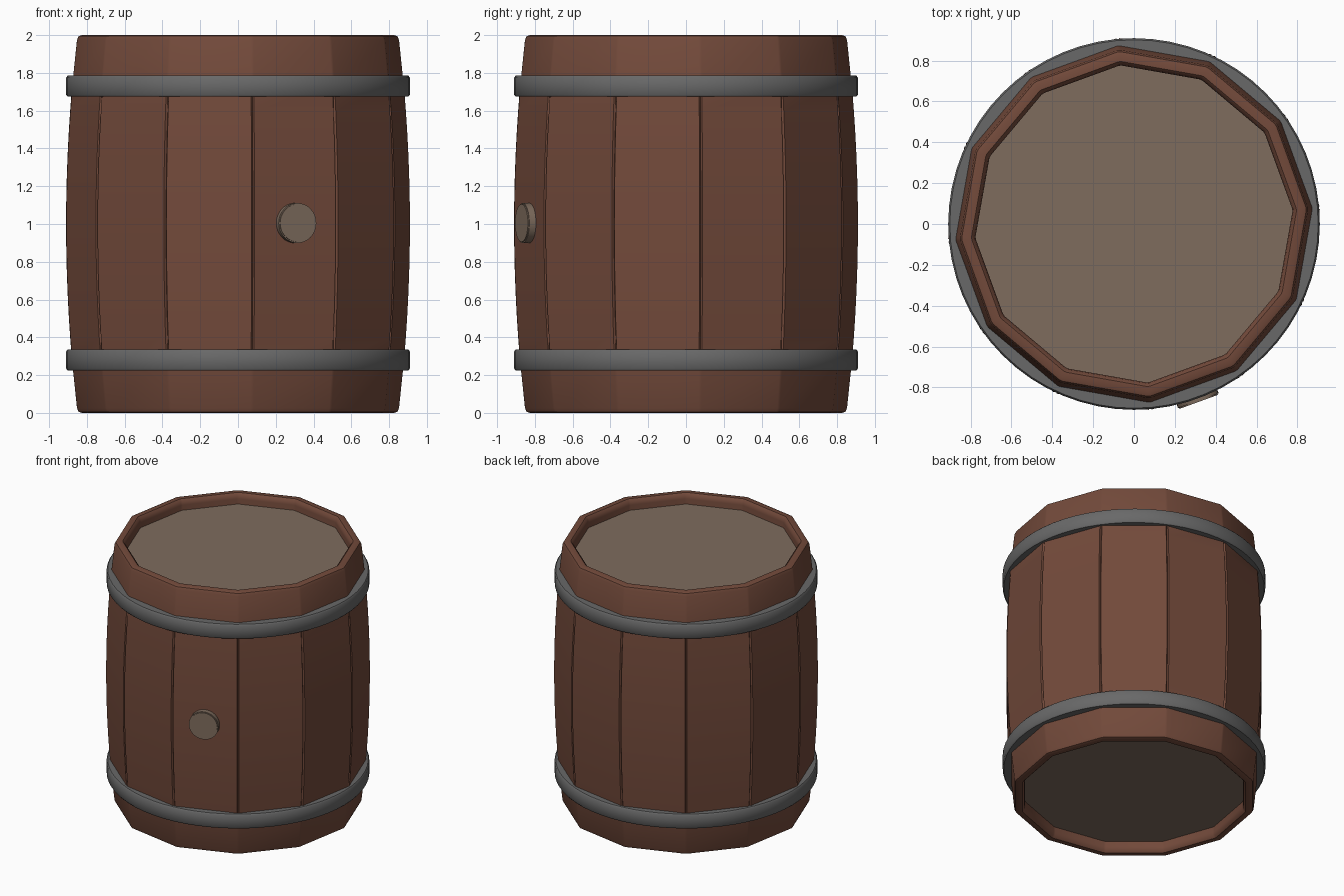
import bpy, bmesh, math
from mathutils import Vector, Matrix

if "Cube" in bpy.data.objects:
    bpy.data.objects.remove(bpy.data.objects["Cube"])

SIDES = 12
TURN = math.radians(5)


def material(name, rgb):
    m = bpy.data.materials.new(name)
    m.use_nodes = True
    m.diffuse_color = (*rgb, 1)
    m.node_tree.nodes["Principled BSDF"].inputs["Base Color"].default_value = (*rgb, 1)
    return m


wood = material("dark red brown wood", (0.17, 0.068, 0.043))
pale = material("pale wood", (0.21, 0.15, 0.11))
iron = material("grey iron", (0.14, 0.14, 0.14))


def finish(bm, name, mat, angle=35):
    bmesh.ops.recalc_face_normals(bm, faces=bm.faces)
    mesh = bpy.data.meshes.new(name)
    bm.to_mesh(mesh)
    bm.free()
    ob = bpy.data.objects.new(name, mesh)
    bpy.context.collection.objects.link(ob)
    mesh.materials.append(mat)
    bpy.ops.object.select_all(action='DESELECT')
    ob.select_set(True)
    bpy.context.view_layer.objects.active = ob
    bpy.ops.object.shade_smooth_by_angle(angle=math.radians(angle))
    return ob


def bridge_rings(bm, rings):
    """Join a closed loop of rings into a hollow solid."""
    n = len(rings[0])
    for a, b in zip(rings, rings[1:] + rings[:1]):
        for i in range(n):
            j = (i + 1) % n
            bm.faces.new((a[i], a[j], b[j], b[i]))


def polar(r, a, z):
    return Vector((r * math.cos(a), r * math.sin(a), z))


# Staves: bulging twelve-sided wall with a V groove at every corner
def stave_ring(bm, r, z, groove):
    ring = []
    for k in range(SIDES):
        a = TURN + k * math.tau / SIDES
        corner = polar(r, a, z)
        for side in (-1, 0, 1):
            if side:
                toward = polar(r, a + side * math.tau / SIDES, z) - corner
                p = corner + toward.normalized() * 0.008
            else:
                p = corner - polar(0.002 + groove, a, 0)
            ring.append(bm.verts.new(p))
    return ring


def bulge(z):
    return 0.855 + 0.06 * (1 - (z - 1) ** 2)


bm = bmesh.new()
profile = [(0.80, 0, 0), (0.832, 0, 0), (0.848, 0.006, 0), (0.857, 0.025, 0)]
for i in range(13):
    z = 0.28 + i * 0.12
    profile.append((bulge(z), z, 0.012 if 0 < i < 12 else 0))
profile += [(r, 2 - z, 0) for r, z, g in reversed(profile[:4])]
profile += [(0.785, 1.985, 0), (0.78, 1.96, 0), (0.78, 0.04, 0), (0.785, 0.015, 0)]
bridge_rings(bm, [stave_ring(bm, *p) for p in profile])
finish(bm, "staves", wood)

# Heads: recessed discs closing both ends
for name, z in (("bottom_head", 0.1), ("top_head", 1.9)):
    bm = bmesh.new()
    bmesh.ops.create_cone(bm, cap_ends=True, segments=SIDES, radius1=0.8,
                          radius2=0.8, depth=0.04)
    bm.transform(Matrix.Translation((0, 0, z)) @ Matrix.Rotation(TURN, 4, 'Z'))
    finish(bm, name, pale, 20)

# Hoops: round iron bands with softened edges
for name, z in (("lower_hoop", 0.28), ("upper_hoop", 1.73)):
    bm = bmesh.new()
    section = [(0.84, -0.055), (0.902, -0.055), (0.91, -0.045),
               (0.91, 0.045), (0.902, 0.055), (0.84, 0.055)]
    bridge_rings(bm, [[bm.verts.new(polar(r, k * math.tau / 64, z + h))
                       for k in range(64)] for r, h in section])
    finish(bm, name, iron, 50)

# Bung: round plug in the middle of one front stave
bm = bmesh.new()
bmesh.ops.create_cone(bm, cap_ends=True, segments=32, radius1=0.106,
                      radius2=0.106, depth=0.1)
rim = [e for e in bm.edges if all(v.co.z > 0 for v in e.verts)]
bmesh.ops.bevel(bm, geom=rim, offset=0.006, segments=2, affect='EDGES')
out = polar(1, math.radians(290), 0)
bm.transform(Matrix.Translation(out * 0.877 + Vector((0, 0, 1.005)))
             @ out.to_track_quat('Z', 'Y').to_matrix().to_4x4())
finish(bm, "bung", pale)
